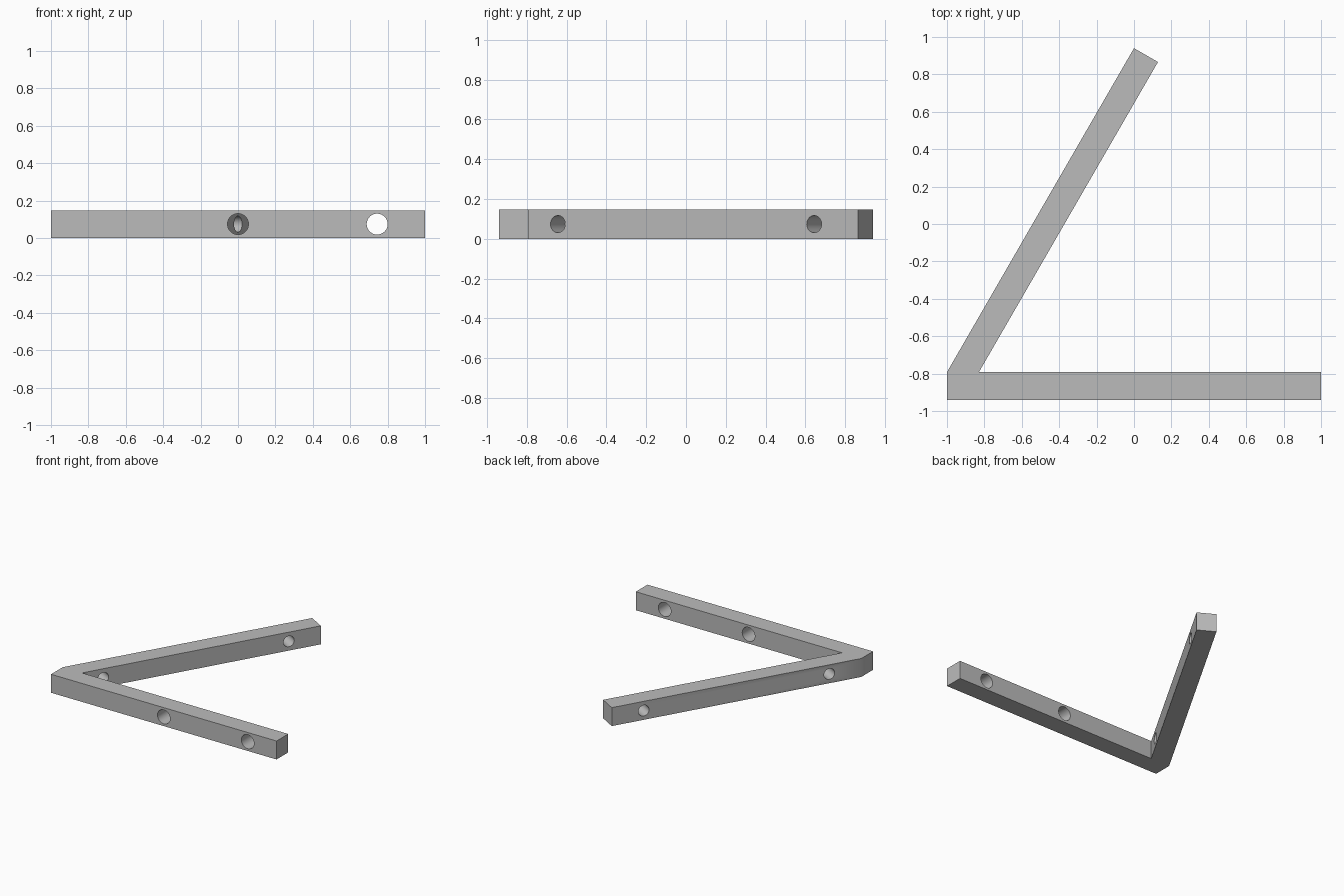
import bpy, bmesh, math
from mathutils import Vector

if "Cube" in bpy.data.objects:
    bpy.data.objects.remove(bpy.data.objects["Cube"])

W = 0.148                       # square bar thickness
LENGTH = 2.0                    # arm length
ANGLE = math.radians(60)        # angle between the arms
Y_IN = -0.94 + W                # inner side of the front arm
along = Vector((math.cos(ANGLE), math.sin(ANGLE), 0))
across = Vector((math.sin(ANGLE), -math.cos(ANGLE), 0))
corner = Vector((-1, Y_IN, 0))

grey = bpy.data.materials.new("grey")
grey.use_nodes = True
colour = (0.5, 0.5, 0.5, 1)
grey.diffuse_color = colour
grey.node_tree.nodes["Principled BSDF"].inputs["Base Color"].default_value = colour

# Angled bracket: one V-shaped outline, extruded upwards
tip = corner + along * LENGTH
outline = [Vector((-1, Y_IN - W, 0)), Vector((1, Y_IN - W, 0)), Vector((1, Y_IN, 0)),
           corner + Vector((W / math.sin(ANGLE), 0, 0)), tip + across * W, tip, corner]
bm = bmesh.new()
base = bm.faces.new([bm.verts.new(p) for p in outline])
top = bmesh.ops.extrude_face_region(bm, geom=[base])["geom"]
bmesh.ops.translate(bm, vec=(0, 0, W), verts=[v for v in top if isinstance(v, bmesh.types.BMVert)])
bmesh.ops.recalc_face_normals(bm, faces=bm.faces)
mesh = bpy.data.meshes.new("angled_bracket")
bm.to_mesh(mesh)
bm.free()
bracket = bpy.data.objects.new("angled_bracket", mesh)
bpy.context.collection.objects.link(bracket)
mesh.materials.append(grey)


def drill(name, centre, direction, radius):
    """Cut a round through hole along a horizontal direction."""
    bpy.ops.mesh.primitive_cylinder_add(vertices=48, radius=radius, depth=W * 1.6, location=centre)
    cutter = bpy.context.object
    cutter.name = name
    cutter.rotation_euler = direction.to_track_quat("Z", "Y").to_euler()
    cutter.hide_render = True
    cutter.data.materials.append(grey)
    cut = bracket.modifiers.new(name, "BOOLEAN")
    cut.operation, cut.solver, cut.object = "DIFFERENCE", "EXACT", cutter
    bpy.ops.object.select_all(action="DESELECT")
    bracket.select_set(True)
    bpy.context.view_layer.objects.active = bracket
    bpy.ops.object.modifier_apply(modifier=name)
    bpy.data.objects.remove(cutter)


# Large holes in the front arm
for x in (0, 0.744):
    drill("large_hole", Vector((x, Y_IN - W / 2, W / 2)), Vector((0, 1, 0)), 0.056)

# Small holes in the slanted arm
for distance in (0.256, 1.744):
    middle = corner + along * distance + across * W / 2 + Vector((0, 0, W / 2))
    drill("small_hole", middle, across, 0.043)

bpy.ops.object.shade_smooth_by_angle(angle=math.radians(30))
